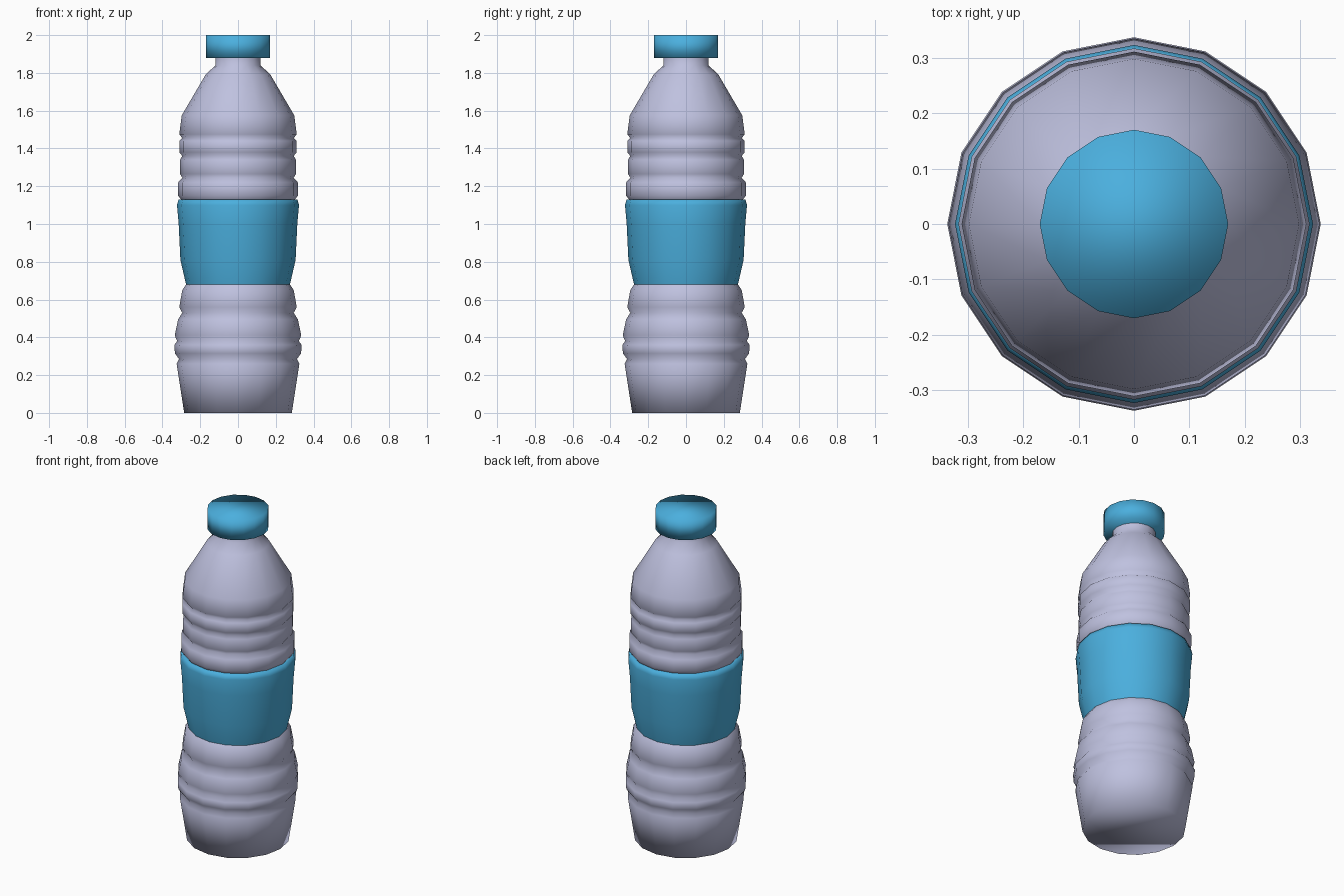
import bpy
import bmesh
from math import cos, sin, tau

cube = bpy.data.objects.get("Cube")
if cube:
    bpy.data.objects.remove(cube)

SIDES = 16


def material(name, rgb):
    mat = bpy.data.materials.new(name)
    mat.use_nodes = True
    mat.diffuse_color = (*rgb, 1)
    node = mat.node_tree.nodes["Principled BSDF"]
    node.inputs["Base Color"].default_value = (*rgb, 1)
    node.inputs["Roughness"].default_value = 0.5
    return mat


def lathe(name, profile, mat, cap_bottom=False, cap_top=False):
    """Revolve (radius, height) points about z."""
    bm = bmesh.new()
    rings = [[bm.verts.new((r * cos(tau * i / SIDES), r * sin(tau * i / SIDES), z))
              for i in range(SIDES)] for r, z in profile]
    for low, high in zip(rings, rings[1:]):
        for i in range(SIDES):
            j = (i + 1) % SIDES
            bm.faces.new((low[i], low[j], high[j], high[i]))
    if cap_bottom:
        bm.faces.new(rings[0][::-1])
    if cap_top:
        bm.faces.new(rings[-1])
    for face in bm.faces:
        face.smooth = True
    mesh = bpy.data.meshes.new(name)
    bm.to_mesh(mesh)
    bm.free()
    mesh.materials.append(mat)
    obj = bpy.data.objects.new(name, mesh)
    bpy.context.collection.objects.link(obj)
    return obj


plastic = material("pale lavender plastic", (0.52, 0.535, 0.74))
blue = material("bright blue", (0.07, 0.43, 0.73))

# Ribbed lower body, up to the waist
lathe("lower_body", [
    (0.285, 0), (0.325, 0.26), (0.312, 0.285), (0.334, 0.315), (0.337, 0.36),
    (0.322, 0.38), (0.335, 0.41), (0.317, 0.495), (0.295, 0.53), (0.311, 0.56),
    (0.295, 0.65), (0.275, 0.68)], plastic, cap_bottom=True)

# Wrapped label with a narrow upper lip
lathe("label", [
    (0.275, 0.68), (0.305, 0.81), (0.314, 1.0), (0.323, 1.1),
    (0.315, 1.13), (0.298, 1.13)], blue)

# Ribbed upper body, shoulder and neck
lathe("upper_body", [
    (0.298, 1.125), (0.317, 1.15), (0.317, 1.22), (0.295, 1.245), (0.307, 1.265),
    (0.307, 1.34), (0.295, 1.36), (0.311, 1.38), (0.311, 1.44), (0.295, 1.455),
    (0.311, 1.475), (0.298, 1.575), (0.172, 1.79), (0.12, 1.84), (0.12, 1.89)],
    plastic)

# Screw cap
lathe("cap", [(0.17, 1.88), (0.17, 2)], blue, cap_bottom=True, cap_top=True)
